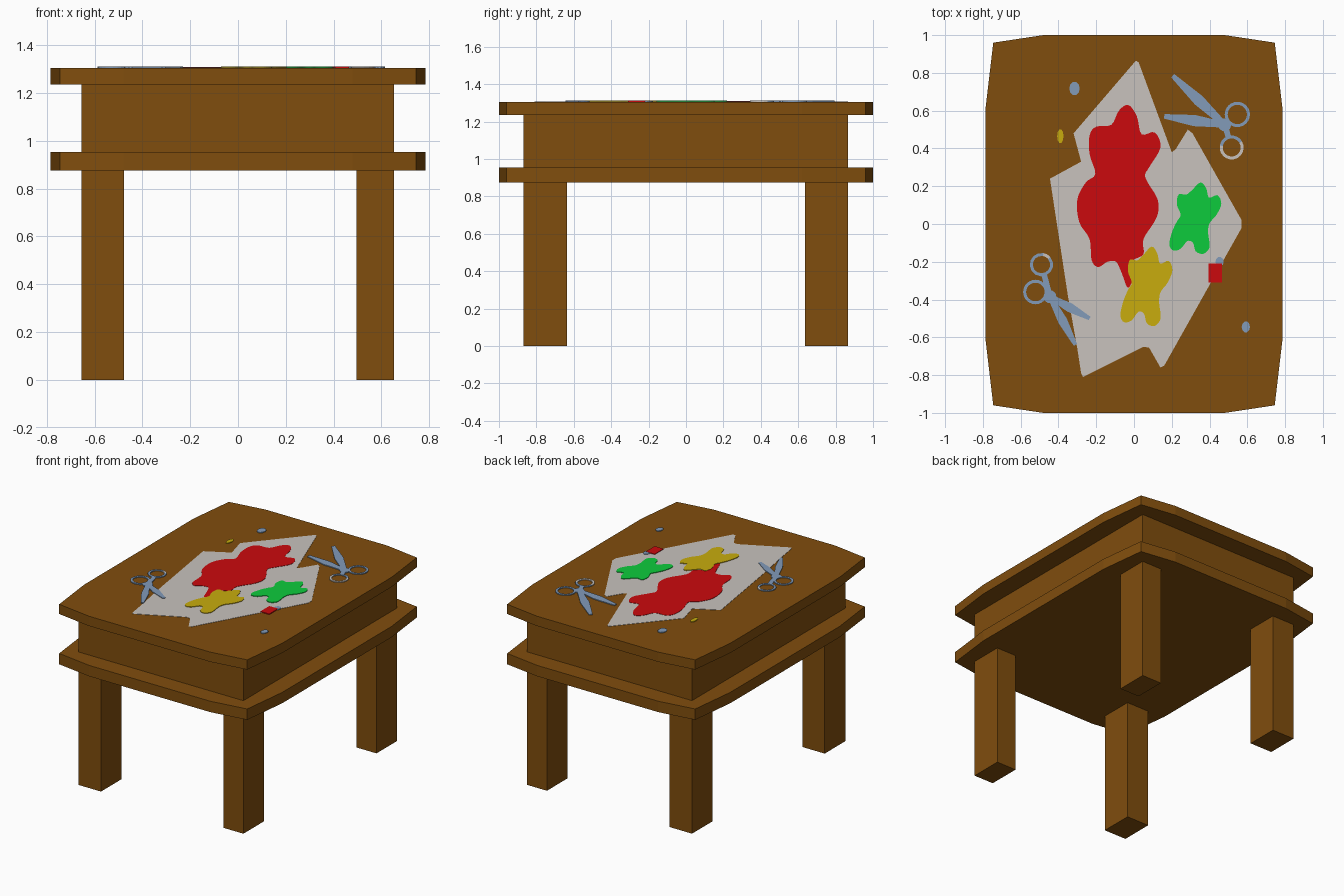
import bpy, bmesh, math
from mathutils import Vector

if "Cube" in bpy.data.objects:
    bpy.data.objects.remove(bpy.data.objects["Cube"])


def material(name, rgb):
    m = bpy.data.materials.new(name)
    m.diffuse_color = (*rgb, 1)
    m.use_nodes = True
    m.node_tree.nodes["Principled BSDF"].inputs["Base Color"].default_value = m.diffuse_color
    return m


WOOD = material("wood brown", (0.216, 0.075, 0.004))
PAPER = material("paper grey", (0.58, 0.54, 0.51))
RED = material("paint red", (0.60, 0.003, 0.004))
GREEN = material("paint green", (0.004, 0.60, 0.045))
YELLOW = material("paint yellow", (0.578, 0.413, 0.004))
STEEL = material("steel blue", (0.223, 0.328, 0.485))
TOP = 1.305


def prisms(name, outlines, z0, z1, mat):
    """Upright solids from one or more 2D outlines, as one object."""
    bm = bmesh.new()
    for pts in outlines:
        face = bm.faces.new([bm.verts.new((x, y, z0)) for x, y in pts])
        new = bmesh.ops.extrude_face_region(bm, geom=[face])["geom"]
        for v in new:
            if isinstance(v, bmesh.types.BMVert):
                v.co.z = z1
    bmesh.ops.recalc_face_normals(bm, faces=bm.faces)
    mesh = bpy.data.meshes.new(name)
    bm.to_mesh(mesh)
    bm.free()
    mesh.materials.append(mat)
    ob = bpy.data.objects.new(name, mesh)
    bpy.context.collection.objects.link(ob)
    return ob


def rect(x0, x1, y0, y1):
    return [(x0, y0), (x1, y0), (x1, y1), (x0, y1)]


def smooth(pts, n=4):
    """Closed Catmull-Rom curve through the points."""
    p = [Vector(q) for q in pts]
    out = []
    for i in range(len(p)):
        a, b, c, d = (p[(i + k) % len(p)] for k in (-1, 0, 1, 2))
        for s in range(n):
            t = s / n
            out.append((b + 0.5 * t * (c - a + t * (2 * a - 5 * b + 4 * c - d
                        + t * (3 * b - a - 3 * c + d))))[:])
    return out


def oval(x, y, rx, ry, n=10):
    return [(x + rx * math.cos(i * math.tau / n), y + ry * math.sin(i * math.tau / n))
            for i in range(n)]


def arc(c, r, a0, a1, width=0.016, n=12):
    """Curved strip between two angles in degrees."""
    ang = [math.radians(a0 + (a1 - a0) * i / n) for i in range(n + 1)]
    ring = lambda q, seq: [(c[0] + q * math.cos(a), c[1] + q * math.sin(a)) for a in seq]
    return ring(r, ang) + ring(r - width, ang[::-1])


# Table: two bowed boards, box between them, four legs
quarter = [(0.785, 0.62), (0.745, 0.96), (0.48, 1.0)]
board = (quarter + [(-x, y) for x, y in quarter[::-1]]
         + [(-x, -y) for x, y in quarter] + [(x, -y) for x, y in quarter[::-1]])
prisms("tabletop", [board], 1.235, TOP, WOOD)
prisms("lower_board", [board], 0.875, 0.953, WOOD)
prisms("drawer_box", [rect(-0.655, 0.652, -0.87, 0.867)], 0.953, 1.235, WOOD)
for side, x0, x1 in (("left", -0.655, -0.477), ("right", 0.495, 0.652)):
    prisms("front_leg_" + side, [rect(x0, x1, -0.87, -0.635)], 0, 0.875, WOOD)
    prisms("back_leg_" + side, [rect(x0, x1, 0.637, 0.867)], 0, 0.875, WOOD)

# Torn sheet of paper
paper = [(0.01, 0.865), (0.025, 0.855), (0.20, 0.38), (0.22, 0.395), (0.285, 0.50),
         (0.31, 0.48), (0.57, 0.02), (0.57, -0.02), (0.16, -0.75), (0.14, -0.76),
         (0.08, -0.655), (0.05, -0.65), (-0.27, -0.81), (-0.28, -0.79), (-0.30, -0.66),
         (-0.35, -0.38), (-0.445, 0.24), (-0.28, 0.33), (-0.32, 0.48)]
prisms("paper_sheet", [paper], TOP, TOP + 0.002, PAPER)

# Large red cut-out figure
figure = [(-0.03, 0.63), (0.015, 0.57), (0.04, 0.475), (0.11, 0.485), (0.14, 0.405),
          (0.08, 0.30), (0.06, 0.245), (0.125, 0.13), (0.12, 0.035), (0.05, -0.08),
          (0.05, -0.16), (-0.01, -0.20), (-0.01, -0.30), (-0.035, -0.335),
          (-0.065, -0.26), (-0.095, -0.20), (-0.14, -0.20), (-0.19, -0.228),
          (-0.225, -0.19), (-0.235, -0.08), (-0.29, 0.01), (-0.30, 0.13),
          (-0.255, 0.22), (-0.205, 0.265), (-0.235, 0.37), (-0.235, 0.47),
          (-0.20, 0.515), (-0.12, 0.525), (-0.08, 0.60)]
prisms("red_figure", [smooth(figure)], TOP, TOP + 0.004, RED)

# Two small figures sharing one outline, measured down from the head
small = [(0, 0), (0.03, -0.035), (0.045, -0.09), (0.09, -0.075), (0.11, -0.125),
         (0.085, -0.19), (0.048, -0.24), (0.04, -0.295), (0.048, -0.38),
         (0.015, -0.42), (-0.025, -0.405), (-0.04, -0.355), (-0.07, -0.345),
         (-0.105, -0.39), (-0.145, -0.40), (-0.165, -0.365), (-0.15, -0.29),
         (-0.125, -0.23), (-0.105, -0.19), (-0.125, -0.13), (-0.115, -0.07),
         (-0.075, -0.072), (-0.045, -0.045)]
for name, x, y, s, mat in (("yellow_figure", 0.093, -0.12, 1, YELLOW),
                           ("green_figure", 0.352, 0.22, 0.9, GREEN)):
    prisms(name, [smooth([(x + a, y + b * s) for a, b in small])], TOP, TOP + 0.006, mat)

# Paper scraps
for name, x, y, rx, ry, mat in (("blue_scrap_back", -0.315, 0.717, 0.028, 0.036, STEEL),
                                ("blue_scrap_front", 0.592, -0.545, 0.022, 0.03, STEEL),
                                ("blue_scrap_middle", 0.453, -0.20, 0.022, 0.026, STEEL),
                                ("yellow_scrap", -0.39, 0.465, 0.017, 0.038, YELLOW)):
    prisms(name, [oval(x, y, rx, ry)], TOP, TOP + 0.005, mat)
prisms("red_scrap", [rect(0.395, 0.465, -0.31, -0.21)], TOP, TOP + 0.006, RED)


# Scissors: kite-shaped blades, hub, ring handles (second ring partly pale)
def scissors(name, pivot, tips, rings, r, pale, half):
    p = Vector(pivot)
    parts = [oval(*pivot, 0.035, 0.035)]
    for tip in tips:
        t = Vector(tip)
        side = (p - t).normalized().orthogonal() * half
        mid = t.lerp(p, 0.5)
        parts.append([q[:] for q in (t + side * 0.4, t - side * 0.4, mid - side,
                                     p - side * 0.5, p + side * 0.5, mid + side)])
    for c in rings:
        c = Vector(c)
        side = (c - p).normalized().orthogonal() * 0.015
        end = c + (p - c).normalized() * (r - 0.012)
        parts.append([q[:] for q in (p + side, p - side, end - side, end + side)])
    parts += [arc(rings[0], r, 0, 180), arc(rings[0], r, 180, 360),
              arc(rings[1], r * 0.95, pale[1], pale[0] + 360)]
    prisms(name, parts, TOP, TOP + 0.006, STEEL)
    prisms(name + "_pale_handle", [arc(rings[1], r * 0.95, *pale)], TOP, TOP + 0.006, PAPER)


scissors("right_scissors", (0.48, 0.525), [(0.205, 0.785), (0.16, 0.57)],
         [(0.547, 0.58), (0.517, 0.405)], 0.067, (170, 390), 0.03)
scissors("left_scissors", (-0.445, -0.385), [(-0.235, -0.50), (-0.31, -0.64)],
         [(-0.522, -0.36), (-0.49, -0.215)], 0.065, (40, 80), 0.025)
